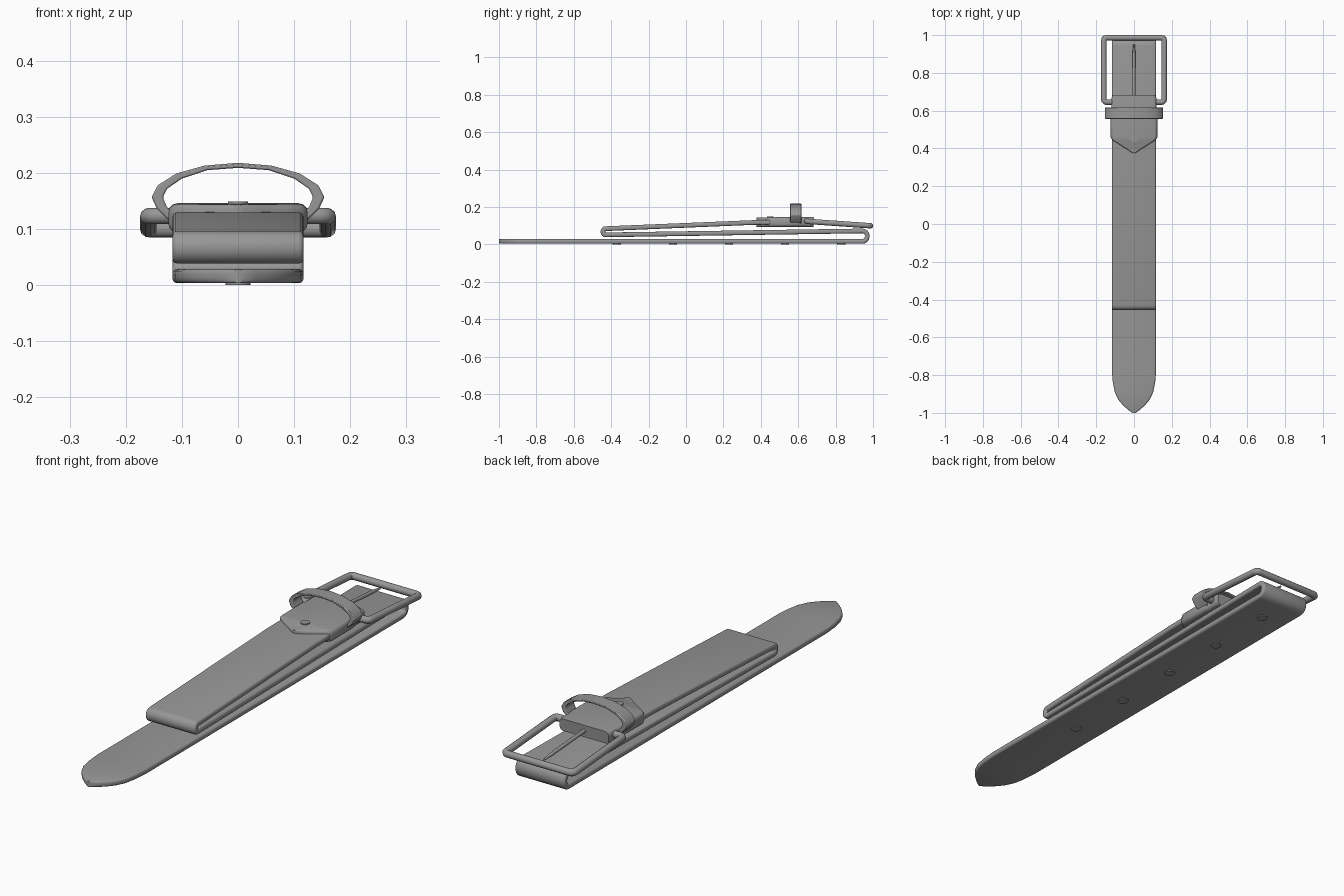
import bpy, bmesh, math
from mathutils import Vector

if "Cube" in bpy.data.objects:
    bpy.data.objects.remove(bpy.data.objects["Cube"])

grey = bpy.data.materials.new("grey")
grey.use_nodes = True
COLOUR = (0.31, 0.31, 0.31, 1)
grey.diffuse_color = COLOUR
grey.node_tree.nodes["Principled BSDF"].inputs["Base Color"].default_value = COLOUR


def finish(name, bm, angle=40):
    bmesh.ops.recalc_face_normals(bm, faces=bm.faces)
    mesh = bpy.data.meshes.new(name)
    bm.to_mesh(mesh)
    bm.free()
    mesh.materials.append(grey)
    ob = bpy.data.objects.new(name, mesh)
    bpy.context.collection.objects.link(ob)
    bpy.ops.object.select_all(action='DESELECT')
    ob.select_set(True)
    bpy.context.view_layer.objects.active = ob
    bpy.ops.object.shade_smooth_by_angle(angle=math.radians(angle))
    return ob


def section(half, thick, r):
    """Rounded rectangle across the strap."""
    r = min(r, half * 0.9)
    pts = []
    for q, (sx, sz) in enumerate([(1, 1), (-1, 1), (-1, -1), (1, -1)]):
        for k in range(4):
            a = math.pi / 2 * (q + k / 3)
            pts.append((sx * (half - r) + r * math.cos(a),
                        sz * (thick / 2 - r) + r * math.sin(a)))
    return pts


def strap(name, stations, thick, r):
    """Sweep a rounded section along (y, z, half width) stations."""
    bm = bmesh.new()
    rings = []
    last = len(stations) - 1
    for i, (y, z, half) in enumerate(stations):
        a, b = stations[max(i - 1, 0)], stations[min(i + 1, last)]
        t = Vector((b[0] - a[0], b[1] - a[1])).normalized()
        rings.append([bm.verts.new((x, y - t.y * n, z + t.x * n))
                      for x, n in section(half, thick, r)])
    count = len(rings[0])
    for a, b in zip(rings, rings[1:]):
        for k in range(count):
            m = (k + 1) % count
            bm.faces.new((a[k], a[m], b[m], b[k]))
    bm.faces.new(rings[0])
    bm.faces.new(rings[-1])
    return finish(name, bm)


def fold(y, low, high, side, reach, half):
    """Half turn from the low layer to the high one, or back."""
    mid, rad = (low + high) / 2, (high - low) / 2
    return [(y + side * reach * math.cos(a), mid + rad * math.sin(a), half)
            for a in (math.radians(d) for d in range(-90, 91, 20))]


# Folded strap: pointed tip, long base, back fold, middle layer, front fold, top layer
W = 0.117
tip = [(-1, 0.016, 0.008), (-0.985, 0.016, 0.03), (-0.96, 0.016, 0.058),
       (-0.93, 0.016, 0.083), (-0.89, 0.016, 0.102), (-0.84, 0.016, 0.112),
       (-0.78, 0.016, W)]
path = tip + fold(0.945, 0.016, 0.072, 1, 0.024, W)
path += fold(-0.43, 0.051, 0.084, -1, 0.014, W)
path += [(0.36, 0.117, W), (0.62, 0.12, W)]
strap("folded_strap", path, 0.025, 0.009)

# Pointed flap holding the buckle bar
flap = [(0.376, 0.118, 0.008), (0.4, 0.118, 0.045), (0.425, 0.118, 0.085),
        (0.445, 0.119, 0.115), (0.46, 0.119, 0.124), (0.6, 0.12, 0.124),
        (0.615, 0.12, 0.119), (0.665, 0.12, 0.119), (0.682, 0.119, 0.115)]
strap("buckle_flap", flap, 0.052, 0.016)


# Discs: flap rivet and the row of holes in the base
def disc(name, y, z, radius, depth):
    bm = bmesh.new()
    bmesh.ops.create_cone(bm, cap_ends=True, segments=20, radius1=radius,
                          radius2=radius, depth=depth)
    bmesh.ops.translate(bm, verts=bm.verts, vec=(0, y, z))
    return finish(name, bm)


disc("flap_rivet", 0.45, 0.146, 0.018, 0.006)
for i in range(5):
    disc(f"strap_hole_{i + 1}", -0.37 + 0.3 * i, 0.003, 0.022, 0.006)

# Keeper loop arching over the flap
outer = [(0, 0.218), (0.06, 0.213), (0.11, 0.199), (0.143, 0.178),
         (0.154, 0.157), (0.145, 0.137), (0.12, 0.112), (0, 0.108)]
inner = [(0, 0.209), (0.055, 0.205), (0.1, 0.19), (0.126, 0.172),
         (0.134, 0.157), (0.127, 0.14), (0.11, 0.12), (0, 0.118)]
bm = bmesh.new()


def ring(half_profile, y):
    whole = half_profile + [(-x, z) for x, z in half_profile[-2:0:-1]]
    return [bm.verts.new((x, y, z)) for x, z in whole]


rings = [ring(outer, 0.557), ring(outer, 0.617), ring(inner, 0.617), ring(inner, 0.557)]
for j in range(4):
    a, b = rings[j], rings[(j + 1) % 4]
    for k in range(len(a)):
        m = (k + 1) % len(a)
        bm.faces.new((a[k], a[m], b[m], b[k]))
loop = finish("keeper_loop", bm)
bevel = loop.modifiers.new("soft_edges", 'BEVEL')
bevel.width = 0.003
bevel.segments = 2


# Buckle frame and prong from round rods
def rod(name, points, radius, closed):
    cu = bpy.data.curves.new(name, 'CURVE')
    cu.dimensions = '3D'
    cu.bevel_depth = radius
    cu.bevel_resolution = 3
    cu.use_fill_caps = True
    sp = cu.splines.new('POLY')
    sp.points.add(len(points) - 1)
    for p, (x, y, z, taper) in zip(sp.points, points):
        p.co = (x, y, z, 1)
        p.radius = taper
    sp.use_cyclic_u = closed
    cu.materials.append(grey)
    ob = bpy.data.objects.new(name, cu)
    bpy.context.collection.objects.link(ob)


frame = []
R = 0.015
for q, (cx, cy) in enumerate([(0.145, 0.971), (-0.145, 0.971), (-0.145, 0.66), (0.145, 0.66)]):
    for k in range(4):
        a = math.pi / 2 * (q + k / 3)
        y = cy + R * math.sin(a)
        frame.append((cx + R * math.cos(a), y, 0.123 - 0.07 * (y - 0.65), 1))
rod("buckle_frame", frame, R, True)
rod("buckle_prong", [(0, 0.66, 0.122, 1), (0, 0.9, 0.105, 1), (0, 0.95, 0.1, 0.5)], 0.008, False)
